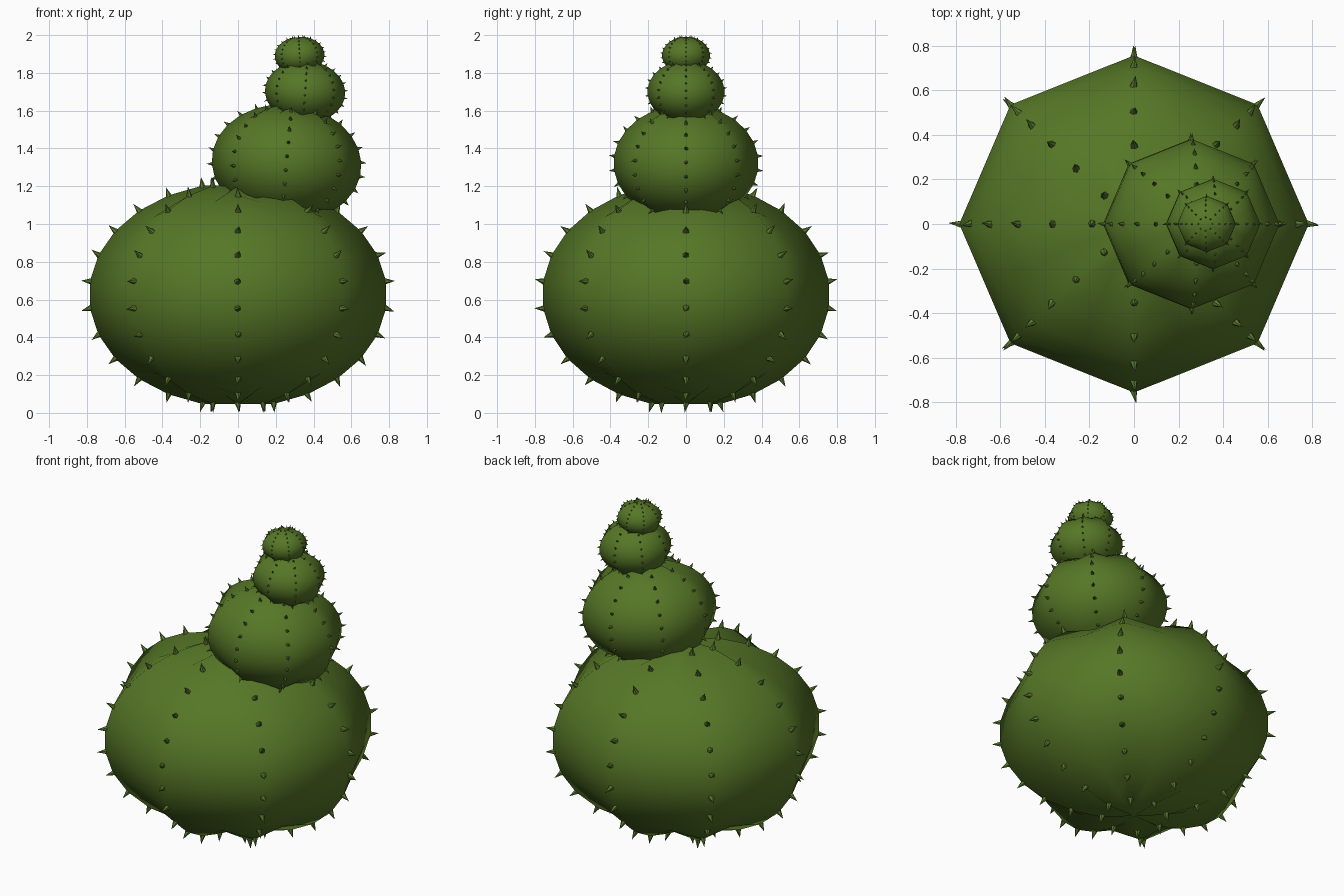
import bpy, bmesh, math, random
from mathutils import Vector, Matrix

if "Cube" in bpy.data.objects:
    bpy.data.objects.remove(bpy.data.objects["Cube"])

random.seed(4)
RIBS, RINGS = 8, 13
VALLEY = 0.924          # valleys between ribs are pulled toward the centre

green = bpy.data.materials.new("cactus green")
green.diffuse_color = (0.093, 0.185, 0.02, 1)
green.use_nodes = True
green.node_tree.nodes["Principled BSDF"].inputs["Base Color"].default_value = green.diffuse_color
spine_green = bpy.data.materials.new("spine green")
spine_green.diffuse_color = (0.10, 0.19, 0.028, 1)
spine_green.use_nodes = True
spine_green.node_tree.nodes["Principled BSDF"].inputs["Base Color"].default_value = spine_green.diffuse_color


def make_object(name, bm, mat, matrix, smooth):
    me = bpy.data.meshes.new(name)
    bmesh.ops.recalc_face_normals(bm, faces=bm.faces)
    bm.to_mesh(me)
    bm.free()
    me.materials.append(mat)
    for p in me.polygons:
        p.use_smooth = smooth
    ob = bpy.data.objects.new(name, me)
    ob.matrix_world = matrix
    bpy.context.collection.objects.link(ob)
    return ob


def ribbed_ball(name, centre, size, tilt, spine_len, spine_r):
    a, b, c = size
    matrix = Matrix.Translation(centre) @ Matrix.Rotation(math.radians(tilt), 4, 'Y')
    lats = [math.pi * (k / RINGS - 0.5) for k in range(1, RINGS)]

    # ribbed body: every other meridian is a valley
    bm = bmesh.new()
    rings = []
    n = RIBS * 2
    for lat in lats:
        ring = []
        for i in range(n):
            t = math.tau * i / n
            f = VALLEY if i % 2 else 1.0
            ring.append(bm.verts.new((a * f * math.cos(lat) * math.cos(t),
                                      b * f * math.cos(lat) * math.sin(t),
                                      c * f * math.sin(lat))))
        rings.append(ring)
    for lo, hi in zip(rings, rings[1:]):
        for i in range(n):
            j = (i + 1) % n
            bm.faces.new((lo[i], lo[j], hi[j], hi[i]))
    for ring, z in ((rings[0], -c * 0.97), (rings[-1], c * 0.97)):
        pole = bm.verts.new((0, 0, z))
        for i in range(n):
            bm.faces.new((ring[i], ring[(i + 1) % n], pole))
    make_object(name, bm, green, matrix, True)

    # cone spines along the ribs
    bm = bmesh.new()
    for lat in lats:
        for i in range(RIBS):
            t = math.tau * i / RIBS
            p = Vector((a * math.cos(lat) * math.cos(t),
                        b * math.cos(lat) * math.sin(t), c * math.sin(lat)))
            d = Vector((p.x / a**2, p.y / b**2, p.z / c**2)).normalized()
            d += Vector([random.uniform(-0.2, 0.2) for _ in range(3)])
            d.normalize()
            m = (Matrix.Translation(p + d * spine_len * 0.4)
                 @ d.to_track_quat('Z', 'Y').to_matrix().to_4x4())
            bmesh.ops.create_cone(bm, cap_ends=True, segments=6, radius1=spine_r,
                                  radius2=0, depth=spine_len * 1.2, matrix=m)
    make_object(name + "_spines", bm, spine_green, matrix, False)


# four stacked balls, from the ground up
ribbed_ball("base_ball", (0, 0, 0.625), (0.79, 0.762, 0.595), 0, 0.047, 0.018)
ribbed_ball("second_ball", (0.257, 0, 1.322), (0.397, 0.384, 0.312), 5, 0.028, 0.0105)
ribbed_ball("third_ball", (0.355, 0, 1.70), (0.213, 0.204, 0.165), 4, 0.016, 0.006)
ribbed_ball("top_ball", (0.326, 0, 1.892), (0.132, 0.127, 0.1), -3, 0.011, 0.004)
